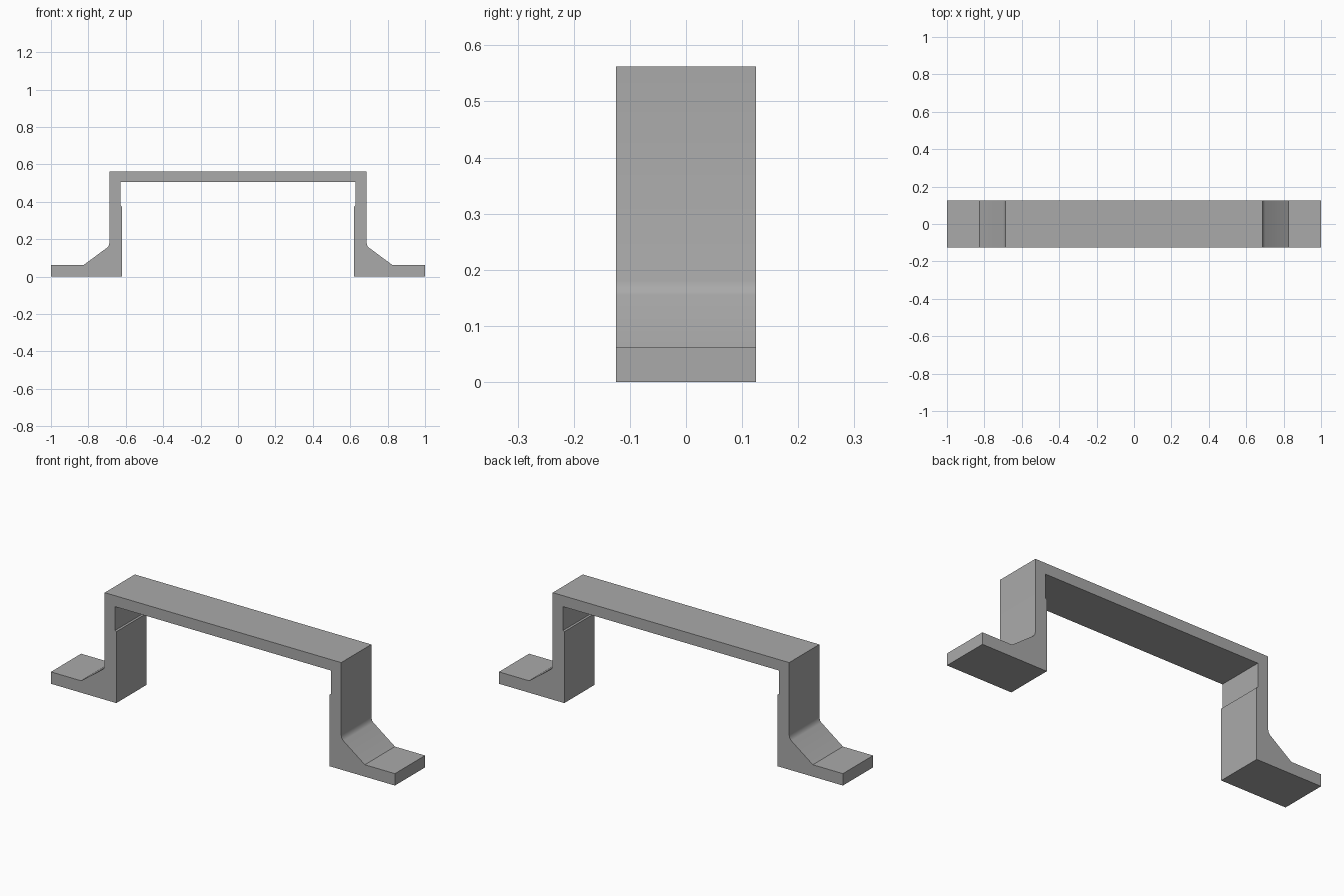
import bpy
import bmesh

cube = bpy.data.objects.get("Cube")
if cube:
    bpy.data.objects.remove(cube, do_unlink=True)

DEPTH = 0.25
grey = bpy.data.materials.new("plain grey")
grey.use_nodes = True
colour = (0.4, 0.4, 0.4, 1)
grey.diffuse_color = colour
grey.node_tree.nodes["Principled BSDF"].inputs["Base Color"].default_value = colour

# Half profile: foot, sloped gusset with eased corner, upright, top bar, inner step
half = [(0.62, 0), (1, 0), (1, 0.0625), (0.825, 0.0625), (0.7, 0.155),
        (0.692, 0.164), (0.6875, 0.18), (0.6875, 0.5625)]
inner = [(0.627, 0.505), (0.627, 0.38), (0.62, 0.375)]


def mirrored(points):
    return [(-x, z) for x, z in reversed(points)]


outline = half + mirrored(half) + mirrored(inner) + inner

# Extrude the outline front to back
bm = bmesh.new()
front = bm.faces.new([bm.verts.new((x, -DEPTH / 2, z)) for x, z in outline])
ext = bmesh.ops.extrude_face_region(bm, geom=[front])
moved = [g for g in ext["geom"] if isinstance(g, bmesh.types.BMVert)]
bmesh.ops.translate(bm, verts=moved, vec=(0, DEPTH, 0))
if not front.is_valid or len(front.link_loops if hasattr(front, "link_loops") else front.loops) == 0:
    raise RuntimeError("front face missing")
bmesh.ops.recalc_face_normals(bm, faces=bm.faces)
mesh = bpy.data.meshes.new("handle_bracket")
bm.to_mesh(mesh)
bm.free()
mesh.materials.append(grey)

bracket = bpy.data.objects.new("handle_bracket", mesh)
bpy.context.collection.objects.link(bracket)

# Smooth only the eased corners
bpy.context.view_layer.objects.active = bracket
bracket.select_set(True)
bpy.ops.object.shade_smooth_by_angle(angle=0.5)
